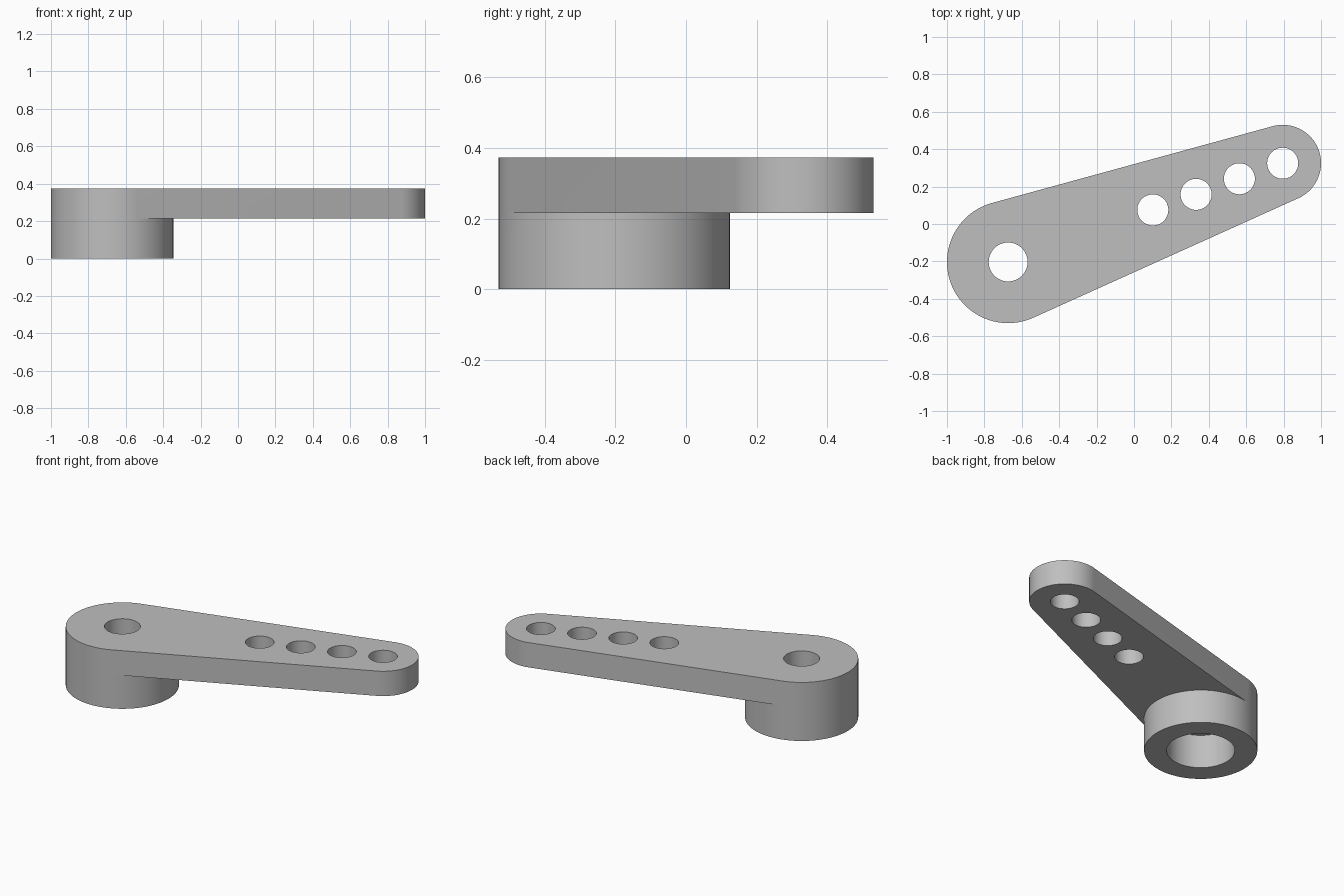
import bpy, bmesh, math
from mathutils import Vector

cube = bpy.data.objects.get("Cube")
if cube:
    bpy.data.objects.remove(cube)

# Main dimensions
HUB, HUB_R = Vector((-0.673, -0.203)), 0.327
TIP, TIP_R = Vector((0.795, 0.325)), 0.205
SCREW_R, SOCKET_R, HOLE_R = 0.104, 0.197, 0.083
UNDER, TOP = 0.215, 0.373

axis = TIP - HUB
heading = math.atan2(axis.y, axis.x)
spread = math.acos((HUB_R - TIP_R) / axis.length)  # tangent points of the two ends


def arc(centre, radius, start, end, steps):
    """Points along an arc, both ends included."""
    angles = [start + (end - start) * i / steps for i in range(steps + 1)]
    return [centre + radius * Vector((math.cos(a), math.sin(a))) for a in angles]


def circle(centre, radius, steps=48):
    return arc(centre, radius, 0, math.tau, steps)[:-1]


bm = bmesh.new()


def ring(points, z):
    verts = [bm.verts.new((p.x, p.y, z)) for p in points]
    return [bm.edges.new((verts[i - 1], verts[i])) for i in range(len(verts))]


def cap(z, *loops):
    """Flat face bounded by the first loop, with the others as holes."""
    edges = [e for loop in loops for e in ring(loop, z)]
    bmesh.ops.triangle_fill(bm, edges=edges, use_beauty=True, normal=(0, 0, 1))


def wall(loop, low, high):
    """Upright wall following a closed loop."""
    for a, b in zip(loop, loop[1:] + loop[:1]):
        bm.faces.new([bm.verts.new((p.x, p.y, z))
                      for p, z in ((a, low), (b, low), (b, high), (a, high))])


# Outlines
hub_back = arc(HUB, HUB_R, heading + spread, heading + math.tau - spread, 48)
hub_front = arc(HUB, HUB_R, heading - spread, heading + spread, 44)
tip_round = arc(TIP, TIP_R, heading - spread, heading + spread, 44)
arm_outline = hub_back + tip_round
hub_outline = hub_back + hub_front[1:-1]
underside = hub_front[::-1] + tip_round
screw_hole = circle(HUB, SCREW_R)
socket = circle(HUB, SOCKET_R)
step = axis.normalized() * 0.246
link_holes = [circle(TIP - step * i, HOLE_R) for i in range(4)]

# Arm plate
cap(TOP, arm_outline, screw_hole, *link_holes)
cap(UNDER, underside, *link_holes)
wall(arm_outline, UNDER, TOP)
for hole in link_holes:
    wall(hole, UNDER, TOP)

# Hub with a wide socket below and a narrow screw hole above
cap(0, hub_outline, socket)
cap(UNDER, socket, screw_hole)
wall(hub_outline, 0, UNDER)
wall(socket, 0, UNDER)
wall(screw_hole, UNDER, TOP)

bmesh.ops.remove_doubles(bm, verts=bm.verts[:], dist=1e-5)
bmesh.ops.recalc_face_normals(bm, faces=bm.faces[:])
mesh = bpy.data.meshes.new("lever_arm")
bm.to_mesh(mesh)
bm.free()

# Plain grey finish
grey = bpy.data.materials.new("plain_grey")
grey.use_nodes = True
colour = (0.52, 0.52, 0.52, 1)
grey.diffuse_color = colour
grey.node_tree.nodes["Principled BSDF"].inputs["Base Color"].default_value = colour
mesh.materials.append(grey)

lever = bpy.data.objects.new("lever_arm", mesh)
bpy.context.collection.objects.link(lever)
bpy.ops.object.select_all(action='DESELECT')
lever.select_set(True)
bpy.context.view_layer.objects.active = lever
bpy.ops.object.shade_smooth_by_angle(angle=math.radians(30))
